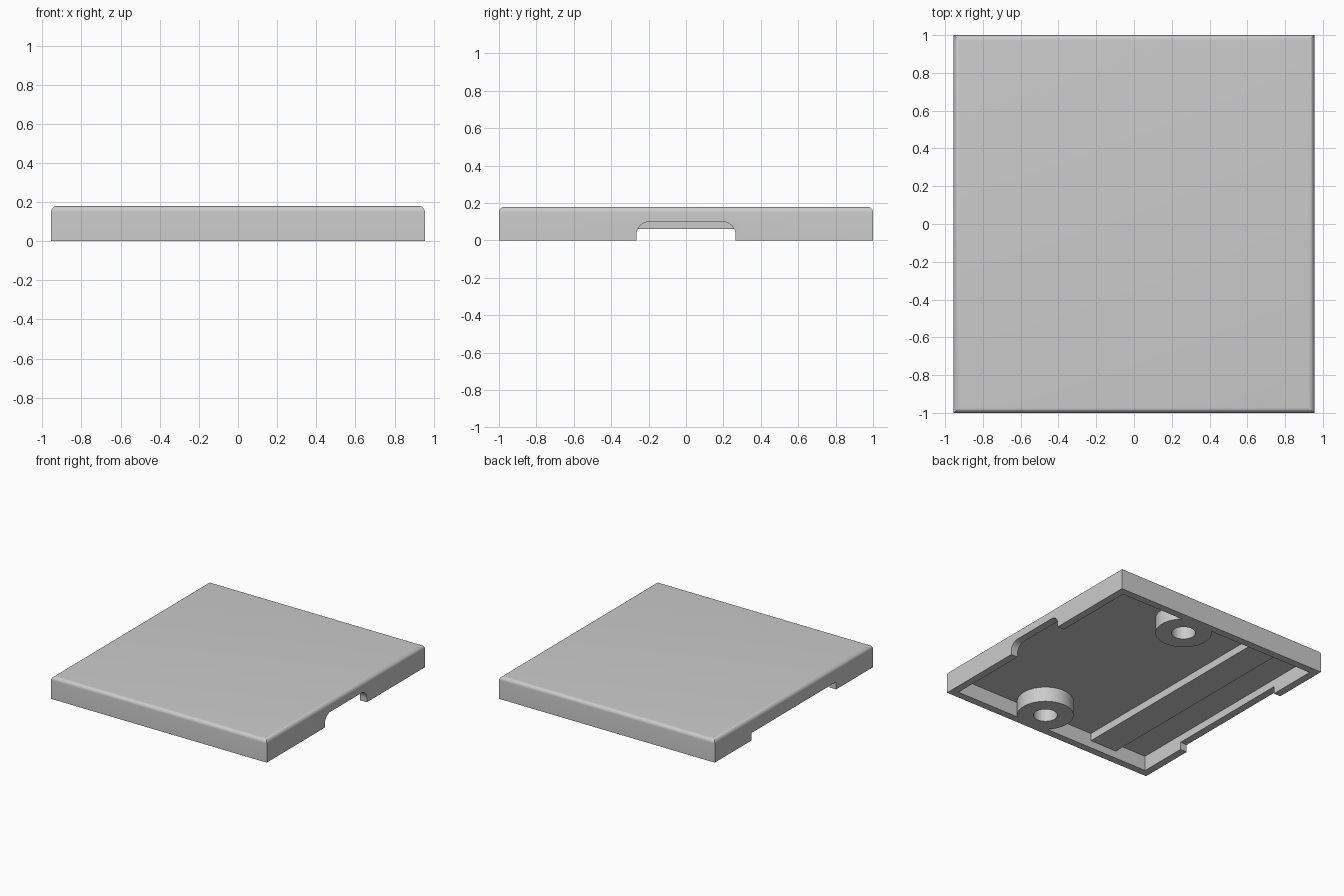
import bpy, bmesh, math

cube = bpy.data.objects.get("Cube")
if cube:
    bpy.data.objects.remove(cube, do_unlink=True)

HALF_X, HALF_Y, HEIGHT = 0.955, 1.0, 0.18
WALL, CEILING = 0.06, 0.12

grey = bpy.data.materials.new("plain_grey")
grey.use_nodes = True
grey.diffuse_color = (0.6, 0.6, 0.6, 1)
grey.node_tree.nodes["Principled BSDF"].inputs["Base Color"].default_value = (0.6, 0.6, 0.6, 1)


def finish(name, bm):
    mesh = bpy.data.meshes.new(name)
    bmesh.ops.recalc_face_normals(bm, faces=bm.faces[:])
    bm.to_mesh(mesh)
    bm.free()
    mesh.materials.append(grey)
    obj = bpy.data.objects.new(name, mesh)
    bpy.context.collection.objects.link(obj)
    return obj


def box(name, low, high, radius=0, pick=None):
    """Box between two corners; edges chosen by pick are rounded."""
    bm = bmesh.new()
    bmesh.ops.create_cube(bm, size=1)
    for v in bm.verts:
        v.co = [(a + b) / 2 + c * (b - a) for a, b, c in zip(low, high, v.co)]
    if radius:
        edges = [e for e in bm.edges if pick(e)]
        bmesh.ops.bevel(bm, geom=edges, offset=radius, segments=8,
                        profile=0.5, affect='EDGES')
    return finish(name, bm)


def cylinder(name, x, y, radius, bottom, top):
    bm = bmesh.new()
    bmesh.ops.create_cone(bm, cap_ends=True, segments=64, radius1=radius,
                          radius2=radius, depth=top - bottom)
    bmesh.ops.translate(bm, vec=(x, y, (top + bottom) / 2), verts=bm.verts[:])
    return finish(name, bm)


def cut(target, cutter):
    mod = target.modifiers.new("cut", 'BOOLEAN')
    mod.operation, mod.solver, mod.object = 'DIFFERENCE', 'EXACT', cutter
    bpy.context.view_layer.objects.active = target
    bpy.ops.object.modifier_apply(modifier=mod.name)
    bpy.data.objects.remove(cutter, do_unlink=True)


# Outer block with rounded top edges
lid = box("lid", (-HALF_X, -HALF_Y, 0), (HALF_X, HALF_Y, HEIGHT), 0.03,
          lambda e: all(v.co.z > 0.1 for v in e.verts))

# Hollow underside, leaving a cross rib and two screw bosses standing
cavity = box("cavity", (WALL - HALF_X, WALL - HALF_Y, -0.1),
             (HALF_X - WALL, HALF_Y - WALL, CEILING))
cut(cavity, box("rib", (-0.615, -1.2, 0.06), (-0.375, 1.2, 0.3)))
for side in (-1, 1):
    cut(cavity, cylinder("boss", 0.188, side * 0.79, 0.207, -0.3, 0.3))
cut(lid, cavity)

# Blind screw holes in the bosses
for side in (-1, 1):
    cut(lid, cylinder("screw_hole", 0.188, side * 0.79, 0.088, -0.1, CEILING))

# Round-cornered notch in one side wall, square notch in the other
cut(lid, box("round_notch", (0.85, -0.265, -0.2), (1.1, 0.265, 0.10), 0.07,
             lambda e: abs(e.verts[0].co.x - e.verts[1].co.x) > 0.1))
cut(lid, box("square_notch", (-1.1, -0.535, -0.2), (-0.85, 0.535, 0.06)))

# Smooth the rounded edges and keep the corners sharp
bpy.ops.object.select_all(action='DESELECT')
lid.select_set(True)
bpy.context.view_layer.objects.active = lid
bpy.ops.object.shade_smooth_by_angle(angle=math.radians(30))
